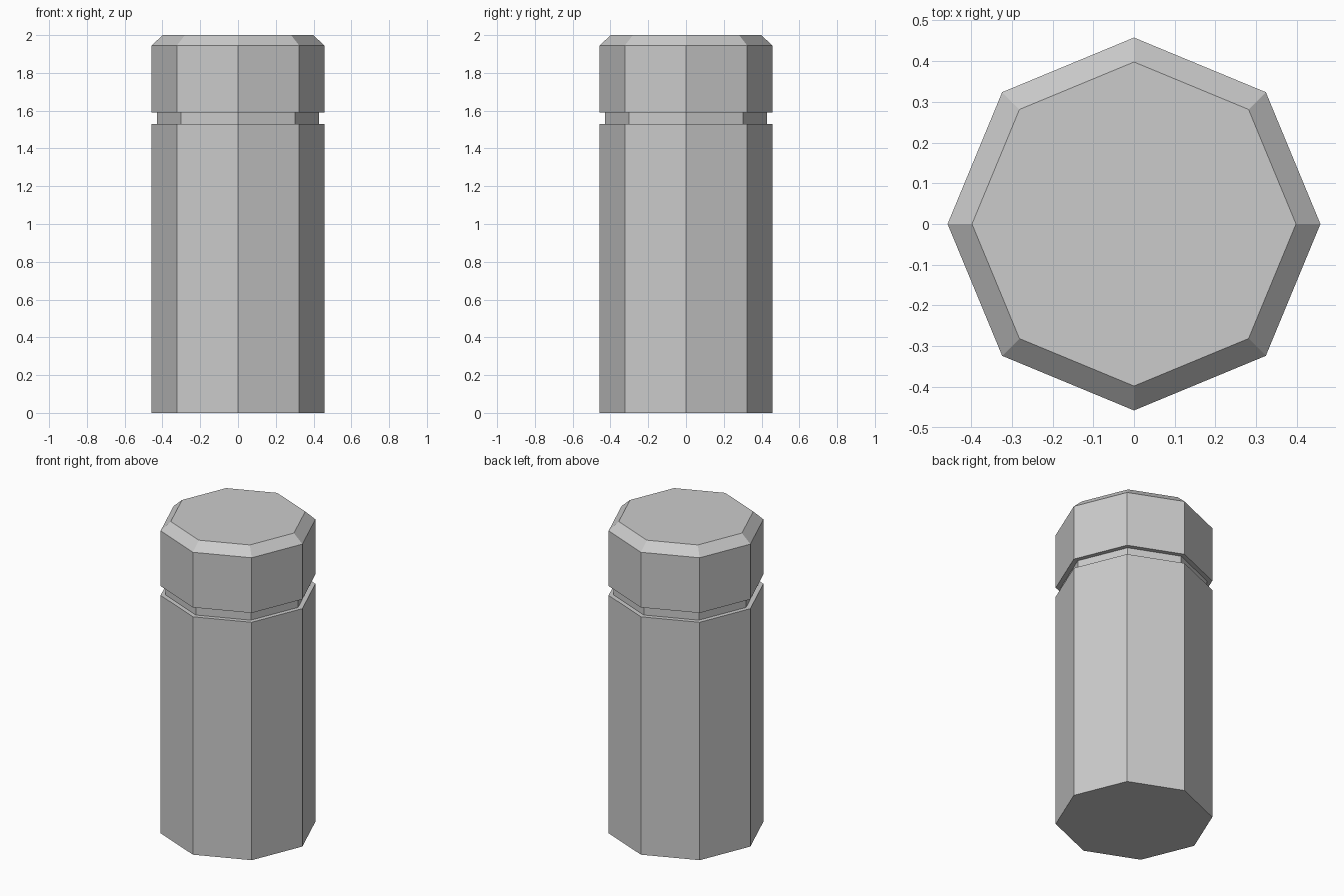
import bpy
import bmesh
from math import cos, sin, tau

cube = bpy.data.objects.get("Cube")
if cube:
    bpy.data.objects.remove(cube, do_unlink=True)

SIDES = 8

grey = bpy.data.materials.new("plain grey")
grey.use_nodes = True
colour = (0.6, 0.6, 0.6, 1.0)
grey.diffuse_color = colour
grey.node_tree.nodes["Principled BSDF"].inputs["Base Color"].default_value = colour


def lathe(name, profile):
    """Sweep (radius, height) points, bottom to top, into a capped flat-sided solid."""
    bm = bmesh.new()
    rings = [[bm.verts.new((r * cos(tau * i / SIDES), r * sin(tau * i / SIDES), z))
              for i in range(SIDES)] for r, z in profile]
    for low, high in zip(rings, rings[1:]):
        for i in range(SIDES):
            j = (i + 1) % SIDES
            bm.faces.new((low[i], low[j], high[j], high[i]))
    bm.faces.new(rings[0][::-1])
    bm.faces.new(rings[-1])
    mesh = bpy.data.meshes.new(name)
    bm.to_mesh(mesh)
    bm.free()
    mesh.materials.append(grey)
    obj = bpy.data.objects.new(name, mesh)
    bpy.context.collection.objects.link(obj)
    return obj


# Octagonal post: shaft, recessed groove, head and chamfered top
R, GROOVE, TOP = 0.458, 0.428, 0.398
lathe("post", [(R, 0), (R, 1.53), (GROOVE, 1.53), (GROOVE, 1.59),
               (R, 1.59), (R, 1.945), (TOP, 2.0)])
